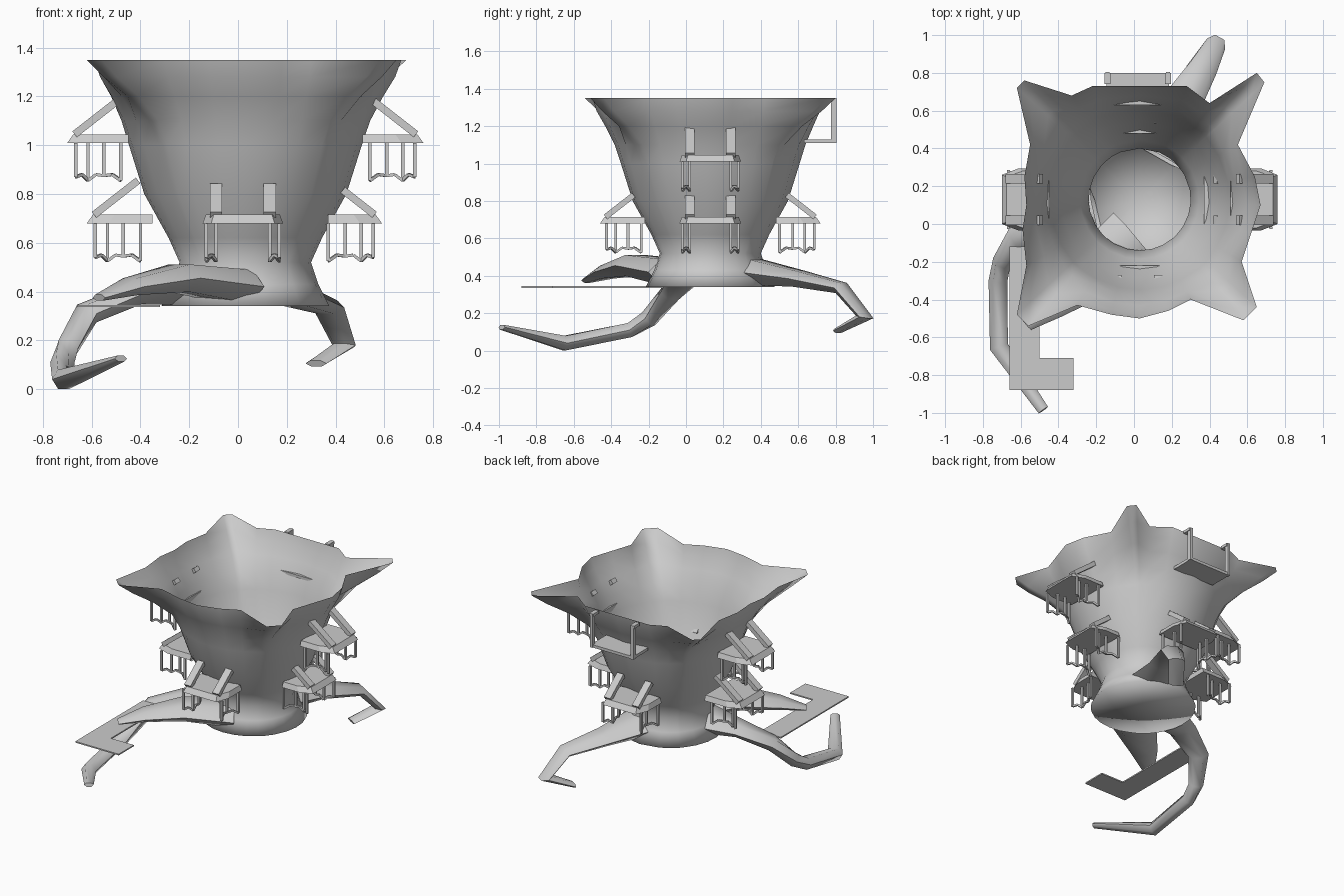
import bpy, bmesh, math
from mathutils import Vector, Matrix

if "Cube" in bpy.data.objects:
    bpy.data.objects.remove(bpy.data.objects["Cube"])

UP = Vector((0, 0, 1))


def finish(bm, name, angle=None):
    bmesh.ops.recalc_face_normals(bm, faces=bm.faces)
    me = bpy.data.meshes.new(name)
    bm.to_mesh(me)
    bm.free()
    ob = bpy.data.objects.new(name, me)
    bpy.context.collection.objects.link(ob)
    if angle:
        bpy.ops.object.select_all(action='DESELECT')
        bpy.context.view_layer.objects.active = ob
        ob.select_set(True)
        bpy.ops.object.shade_smooth_by_angle(angle=math.radians(angle))
    return ob


def loft(bm, rings, cap_start=True, cap_end=True):
    vs = [[bm.verts.new(p) for p in r] for r in rings]
    n = len(vs[0])
    for a, b in zip(vs, vs[1:]):
        for i in range(n):
            j = (i + 1) % n
            bm.faces.new((a[i], a[j], b[j], b[i]))
    if cap_start:
        bm.faces.new(vs[0][::-1])
    if cap_end:
        bm.faces.new(vs[-1])


def bar(bm, a, b, w, h):
    a, b = Vector(a), Vector(b)
    t = (b - a).normalized()
    s = t.cross(UP if abs(t.z) < 0.95 else Vector((1, 0, 0))).normalized()
    u = s.cross(t)
    corners = [s * i * w / 2 + u * j * h / 2 for i, j in ((-1, -1), (1, -1), (1, 1), (-1, 1))]
    loft(bm, [[a + c for c in corners], [b + c for c in corners]])


# hollow trunk: rim outline with four horns, blended into round rings lower down
CX, CY = 0.03, 0.13
rim = [(.67, .1), (.64, .25), (.55, .42), (.69, .75), (.65, .80), (.40, .64), (.28, .73),
       (.03, .73), (-.22, .73), (-.33, .68), (-.58, .76), (-.62, .72), (-.55, .42), (-.58, .25),
       (-.57, .1), (-.59, -.03), (-.57, -.22), (-.62, -.48), (-.56, -.54), (-.3, -.43),
       (-.12, -.48), (.03, -.5), (.18, -.46), (.3, -.4), (.58, -.51), (.65, -.44),
       (.57, -.2), (.62, -.05)]
# each level: height, radius, share of the rim outline
levels = [(.34, .345, 0), (.43, .30, 0), (.52, .27, 0), (.62, .315, 0),
          (.80, .415, 0), (1.0, .475, .02), (1.10, .498, .10),
          (1.20, .52, .38), (1.28, .55, .72), (1.35, .6, 1)]
rings = []
for z, r, k in levels:
    ring = []
    for x, y in rim:
        d = Vector((x - CX, y - CY, 0))
        d = d.normalized() * (r * (1 - k) + d.length * k)
        ring.append((CX + d.x, CY + d.y, z))
    rings.append(ring)
bm = bmesh.new()
loft(bm, rings, True, False)
bmesh.ops.poke(bm, faces=[f for f in bm.faces if len(f.verts) > 4])
finish(bm, "trunk", 170)


# roots: tapering six-sided tubes, points are (x, y, z, half width, half height)
def root(name, pts, side=None):
    bm = bmesh.new()
    P = [Vector(p[:3]) for p in pts]
    rings = []
    for i, p in enumerate(pts):
        t = (P[min(i + 1, len(P) - 1)] - P[max(i - 1, 0)]).normalized()
        s = (Vector(side) if side else t.cross(UP)).normalized()
        u = s.cross(t).normalized()
        rings.append([P[i] + s * p[3] * math.cos(a) + u * p[4] * math.sin(a)
                      for a in [k * math.pi / 3 for k in range(6)]])
    loft(bm, rings, False, True)
    finish(bm, name, 60)


root("back_root", [(.13, .36, .42, .16, .08), (.23, .6, .385, .11, .05), (.37, .83, .335, .075, .035),
                   (.435, .955, .18, .055, .045), (.32, .81, .105, .05, .015)], (.85, -.48, 0))
root("left_root", [(-.20, .05, .42, .15, .085), (-.42, 0, .39, .10, .05), (-.62, -.08, .31, .07, .05),
                   (-.70, -.2, .17, .05, .05), (-.72, -.3, .11, .05, .045),
                   (-.715, -.65, .04, .05, .045), (-.48, -.985, .125, .03, .015)])
root("front_root", [(.0, -.07, .42, .17, .08), (-.24, -.27, .455, .14, .065),
                    (-.44, -.42, .42, .09, .04), (-.57, -.53, .375, .04, .015)])

# flat L-shaped board resting on the front root
bm = bmesh.new()
outline = [(-.66, -.88), (-.32, -.88), (-.32, -.71), (-.5, -.71), (-.5, -.12), (-.66, -.12)]
loft(bm, [[(x, y, z) for x, y in outline] for z in (.336, .345)])
finish(bm, "ground_board")


# bracketed platforms; local x points away from the trunk, origin at the outer edge
def platform(name, x, y, z, turn, reach, depth):
    bm = bmesh.new()
    base = [(-depth, -.165), (-.09, -.165), (0, -.13), (0, .13), (-.09, .165), (-depth, .165)]
    top = [(px - (.025 if px > -.2 else 0), py * .92, .035) for px, py in base]
    loft(bm, [[(px, py, 0) for px, py in base], top])
    for s in (-1, 1):
        # diagonal braces
        bar(bm, (-.03, s * .11, .035), (-reach, s * .11, .035 + (reach - .03) * .78), .05, .03)
        # hanging cords with a zigzag lower edge
        cords = [(-.035, .15, -.14), (-.085, .11, -.155), (-.15, .11, -.135), (-.22, .15, -.155)]
        for o, l, d in cords:
            bar(bm, (o, s * l, 0), (o, s * l, d), .014, .014)
        for a, b in zip(cords, cords[1:]):
            mid = ((a[0] + b[0]) / 2, s * (a[1] + b[1]) / 2, -.13)
            bar(bm, (a[0], s * a[1], a[2]), mid, .012, .012)
            bar(bm, mid, (b[0], s * b[1], b[2]), .012, .012)
    ob = finish(bm, name)
    ob.matrix_world = Matrix.Translation((x, y, z)) @ Matrix.Rotation(math.radians(turn), 4, 'Z')


platform("upper_left_platform", -.70, .13, 1.01, 180, .21, .25)
platform("upper_right_platform", .76, .13, 1.01, 0, .21, .25)
platform("lower_left_platform", -.62, .13, .68, 180, .21, .27)
platform("lower_right_platform", .59, .13, .68, 0, .16, .22)
platform("front_platform", .02, -.46, .68, -90, .18, .24)
platform("back_platform", .02, .72, .68, 90, .18, .24)

# small shelf hung from the back of the rim
bm = bmesh.new()
bar(bm, (.02, .63, 1.12), (.02, .80, 1.12), .33, .02)
for x in (-.14, .18):
    bar(bm, (x, .79, 1.11), (x, .79, 1.35), .03, .02)
    bar(bm, (x, .74, 1.34), (x, .80, 1.34), .03, .02)
finish(bm, "hanging_shelf")
